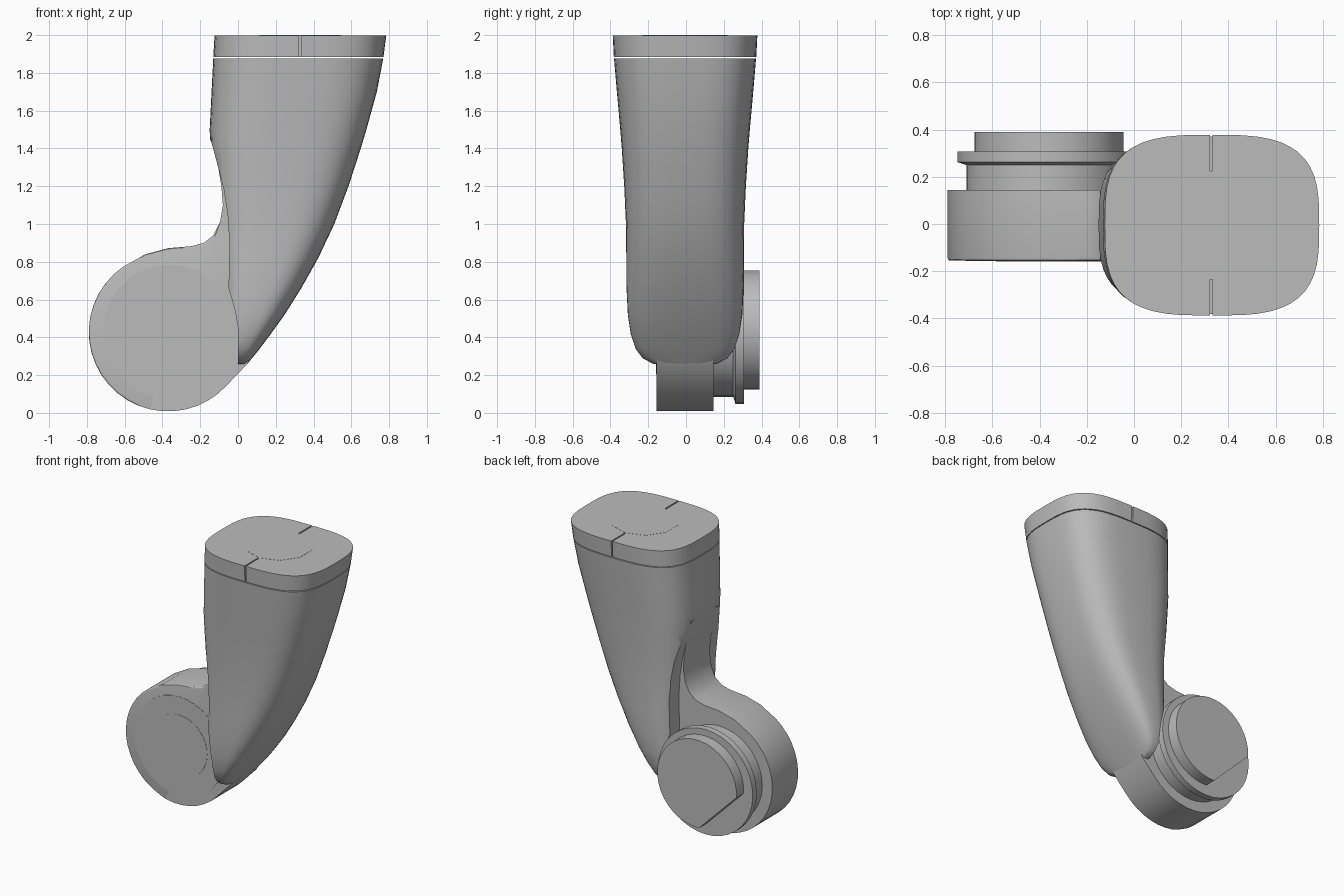
import bpy, bmesh, math
from mathutils import Vector

if "Cube" in bpy.data.objects:
    bpy.data.objects.remove(bpy.data.objects["Cube"])

grey = bpy.data.materials.new("plain grey")
grey.use_nodes = True
grey.diffuse_color = (0.5, 0.5, 0.5, 1)
grey.node_tree.nodes["Principled BSDF"].inputs["Base Color"].default_value = (0.5, 0.5, 0.5, 1)


def make(name, bm):
    bmesh.ops.recalc_face_normals(bm, faces=bm.faces[:])
    mesh = bpy.data.meshes.new(name)
    bm.to_mesh(mesh)
    bm.free()
    mesh.materials.append(grey)
    obj = bpy.data.objects.new(name, mesh)
    bpy.context.collection.objects.link(obj)
    return obj


def smooth(obj, angle=35):
    bpy.ops.object.select_all(action='DESELECT')
    obj.select_set(True)
    bpy.context.view_layer.objects.active = obj
    bpy.ops.object.shade_smooth_by_angle(angle=math.radians(angle))


def cut(obj, cutter):
    mod = obj.modifiers.new("cut", 'BOOLEAN')
    mod.operation = 'DIFFERENCE'
    mod.solver = 'EXACT'
    mod.object = cutter
    bpy.context.view_layer.objects.active = obj
    bpy.ops.object.modifier_apply(modifier=mod.name)
    bpy.data.objects.remove(cutter)


def extrude_y(points, y0, y1):
    """Prism from an outline of x, z points."""
    bm = bmesh.new()
    face = bm.faces.new([bm.verts.new((x, y0, z)) for x, z in points])
    out = bmesh.ops.extrude_face_region(bm, geom=[face])
    verts = [v for v in out["geom"] if isinstance(v, bmesh.types.BMVert)]
    bmesh.ops.translate(bm, verts=verts, vec=(0, y1 - y0, 0))
    return bm


def arc(cx, cz, r, start, end, steps):
    angles = [math.radians(start + (end - start) * i / steps) for i in range(steps + 1)]
    return [(cx + r * math.cos(a), cz + r * math.sin(a)) for a in angles]


def loft(sections, sides=48, power=3.2):
    """Skin of rounded-square rings: z, left, right, half depth."""
    bm = bmesh.new()
    rings = []
    for z, left, right, depth in sections:
        ring = []
        for i in range(sides):
            a = 2 * math.pi * i / sides
            c, s = math.cos(a), math.sin(a)
            u = math.copysign(abs(c) ** (2 / power), c)
            v = math.copysign(abs(s) ** (2 / power), s)
            ring.append(bm.verts.new(((left + right) / 2 + u * (right - left) / 2,
                                      v * depth - 0.005, z)))
        rings.append(ring)
    for a, b in zip(rings, rings[1:]):
        for i in range(sides):
            j = (i + 1) % sides
            bm.faces.new((a[i], a[j], b[j], b[i]))
    bm.faces.new(rings[0])
    bm.faces.new(rings[-1])
    return bm


# Curved arm, scooped out along its inner side
arm = make("arm_shell", loft([
    (0.26, -0.05, 0.05, 0.17), (0.29, -0.06, 0.075, 0.225), (0.34, -0.07, 0.115, 0.262),
    (0.42, -0.08, 0.175, 0.288), (0.52, -0.09, 0.247, 0.303), (0.66, -0.1, 0.335, 0.31),
    (0.82, -0.11, 0.425, 0.311), (1.0, -0.12, 0.51, 0.313), (1.2, -0.135, 0.585, 0.322),
    (1.4, -0.147, 0.65, 0.335), (1.5, -0.15, 0.68, 0.343), (1.7, -0.14, 0.735, 0.361),
    (1.877, -0.131, 0.769, 0.376)]))
scoop = make("scoop_cutter", extrude_y([
    (-0.17, 1.5), (-0.14, 1.43), (-0.105, 1.3), (-0.075, 1.18), (-0.055, 1.05), (-0.045, 0.9),
    (-0.05, 0.66), (-0.015, 0.54), (0, 0.45), (0, 0.2), (-0.5, 0.2), (-0.5, 1.5)], -0.6, 0.6))
scoop.hide_render = True
cut(arm, scoop)
smooth(arm)

# Collar split by a slot at front and back
collar = make("top_collar", loft([(1.883, -0.131, 0.77, 0.377), (1.999, -0.124, 0.785, 0.383)]))
for side in (-1, 1):
    bm = bmesh.new()
    bmesh.ops.create_cube(bm, size=1)
    bmesh.ops.scale(bm, vec=(0.01, 0.2, 0.3), verts=bm.verts[:])
    bmesh.ops.translate(bm, vec=(0.328, side * 0.33 - 0.005, 1.95), verts=bm.verts[:])
    slot = make("slot_cutter", bm)
    slot.hide_render = True
    cut(collar, slot)
smooth(collar)

bm = bmesh.new()
bmesh.ops.create_cone(bm, cap_ends=True, segments=10, radius1=0.226, radius2=0.226, depth=0.004)
bmesh.ops.translate(bm, vec=(0.33, -0.005, 1.998), verts=bm.verts[:])
make("top_plate", bm)

# Joint housing with its neck, rounded on the outer front edge
outline = [(-0.02, 1.46), (-0.145, 1.46), (-0.11, 1.33), (-0.088, 1.2), (-0.08, 1.1),
           (-0.095, 1.01), (-0.13, 0.94), (-0.18, 0.9), (-0.25, 0.882), (-0.37, 0.872),
           (-0.49, 0.84)]
outline += arc(-0.37, 0.428, 0.42, 125, 318, 22) + [(0.05, 0.26), (0.12, 0.45), (0.1, 0.9)]
bm = extrude_y(outline, -0.155, 0.145)
rim = []
for e in bm.edges:
    mid = (e.verts[0].co + e.verts[1].co) / 2
    if all(v.co.y < -0.15 for v in e.verts) and mid.x < -0.1 and mid.z < 1.0:
        if mid.x < -0.5 or mid.z > 0.6:
            rim.append(e)
bmesh.ops.bevel(bm, geom=rim, offset=0.045, segments=3, profile=0.5, affect='EDGES',
                clamp_overlap=True)
smooth(make("joint_housing", bm), 30)

# Fine raised rounds on the housing face
for name, radius, y in (("outer_cover", 0.355, -0.157), ("inner_cover", 0.225, -0.159)):
    make(name, extrude_y(arc(-0.36, 0.43, radius, 0, 350, 35), y, -0.15))

# Stepped hub at the back
for name, radius, y0, y1 in (("hub", 0.34, 0.14, 0.255), ("hub_flange", 0.378, 0.262, 0.308)):
    smooth(make(name, extrude_y(arc(-0.37, 0.425, radius, 0, 350, 35), y0, y1)), 30)

bm = bmesh.new()
bmesh.ops.create_cone(bm, cap_ends=True, segments=36, radius1=0.34, radius2=0.378, depth=0.012)
for v in bm.verts:
    v.co = Vector((v.co.x - 0.37, v.co.z + 0.256, v.co.y + 0.425))
smooth(make("flange_taper", bm), 30)

# Round end cap with one flat side
cap = make("end_cap", extrude_y(arc(-0.36, 0.44, 0.316, 267, 543, 28), 0.3, 0.39))
smooth(cap, 30)
